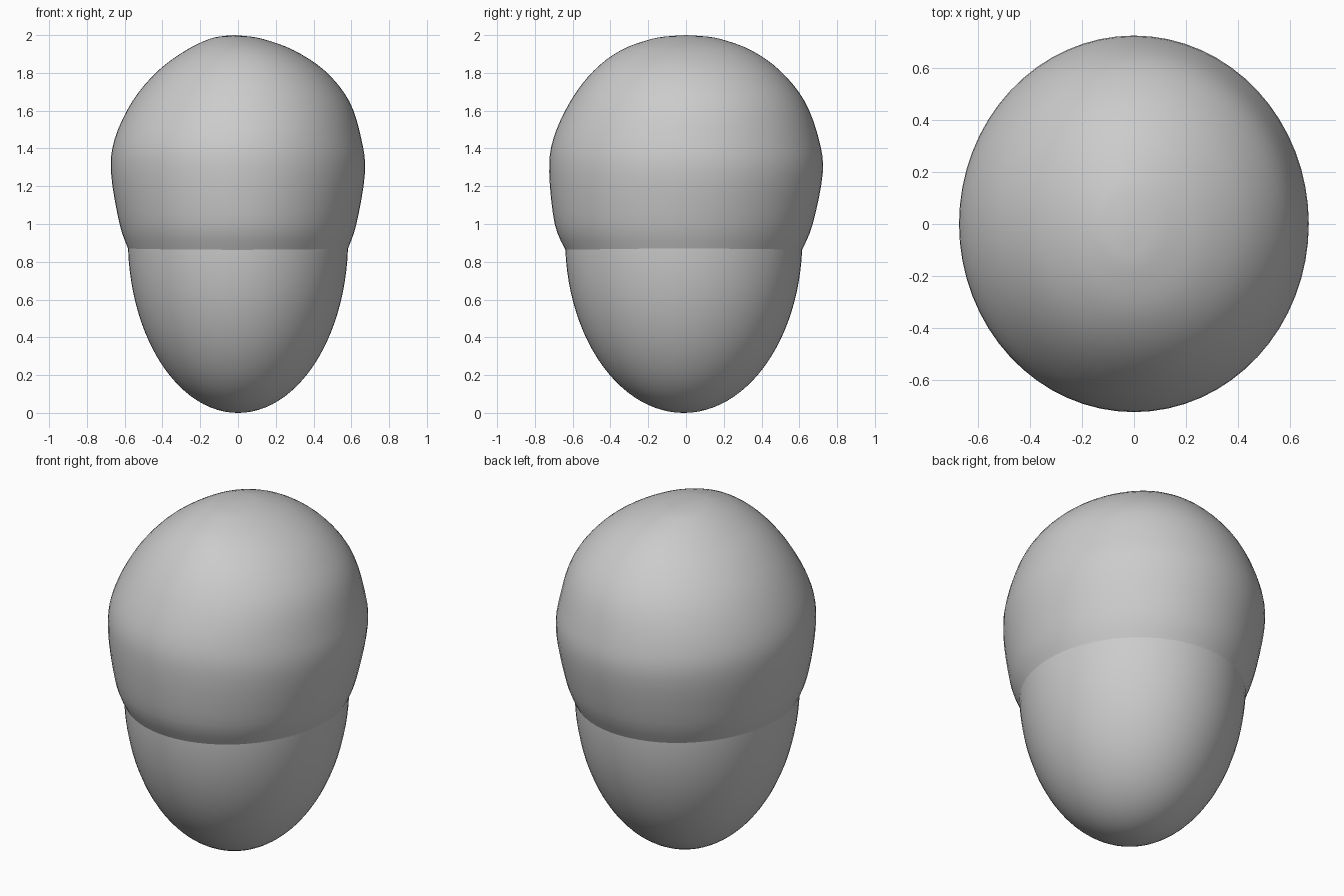
import bpy, bmesh, math

cube = bpy.data.objects.get("Cube")
if cube:
    bpy.data.objects.remove(cube, do_unlink=True)

grey = bpy.data.materials.new("plain grey")
grey.use_nodes = True
colour = (0.6, 0.6, 0.6, 1)
grey.diffuse_color = colour
grey.node_tree.nodes["Principled BSDF"].inputs["Base Color"].default_value = colour


def smooth_profile(points, steps=4):
    """Catmull-Rom curve through (z, x radius, y radius, x shift, y shift) rows."""
    result = []
    for i in range(len(points) - 1):
        a, b = points[max(i - 1, 0)], points[i]
        c, d = points[i + 1], points[min(i + 2, len(points) - 1)]
        for s in range(steps):
            t = s / steps
            result.append([q + t * (r - p) / 2
                           + t * t * (2 * p - 5 * q + 4 * r - s4) / 2
                           + t ** 3 * (3 * q - p - 3 * r + s4) / 2
                           for p, q, r, s4 in zip(a, b, c, d)])
    return result + [list(points[-1])]


def loft(name, rows, pole, sides=64):
    """Join elliptical rings, closing the last one on the pole."""
    bm = bmesh.new()
    rings = []
    for z, rx, ry, sx, sy in rows:
        angles = [math.tau * k / sides for k in range(sides)]
        rings.append([bm.verts.new((sx + rx * math.cos(a), sy + ry * math.sin(a), z))
                      for a in angles])
    tip = bm.verts.new(pole)
    for k in range(sides):
        n = (k + 1) % sides
        for low, high in zip(rings, rings[1:]):
            bm.faces.new((low[k], low[n], high[n], high[k]))
        bm.faces.new((rings[-1][k], rings[-1][n], tip))
    bmesh.ops.recalc_face_normals(bm, faces=bm.faces)
    mesh = bpy.data.meshes.new(name)
    bm.to_mesh(mesh)
    bm.free()
    mesh.materials.append(grey)
    mesh.shade_smooth()
    obj = bpy.data.objects.new(name, mesh)
    bpy.context.collection.objects.link(obj)
    return obj


# Rounded cap, resting on the body with a sharp crease
cap = [
    (0.86, 0.578, 0.625, 0, -0.012),
    (1.0, 0.627, 0.683, 0, -0.012),
    (1.27, 0.672, 0.724, 0, 0),
    (1.45, 0.653, 0.703, 0, 0),
    (1.65, 0.574, 0.620, 0.015, 0.008),
    (1.81, 0.443, 0.495, 0.018, 0.005),
    (1.92, 0.285, 0.345, 0.01, 0),
    (1.98, 0.14, 0.18, -0.01, 0),
    (1.996, 0.05, 0.07, -0.02, 0),
]
loft("upper_cap", smooth_profile(cap), (-0.02, 0, 2.0))

# Egg-shaped body, its rim tucked just under the cap
height = 0.92
body = []
for i in range(25):
    a = math.radians(90) * (1 - i / 25)
    body.append((height * (1 - math.cos(a)), 0.583 * math.sin(a),
                 0.628 * math.sin(a), 0, -0.012))
loft("lower_body", body, (0, -0.012, 0))
